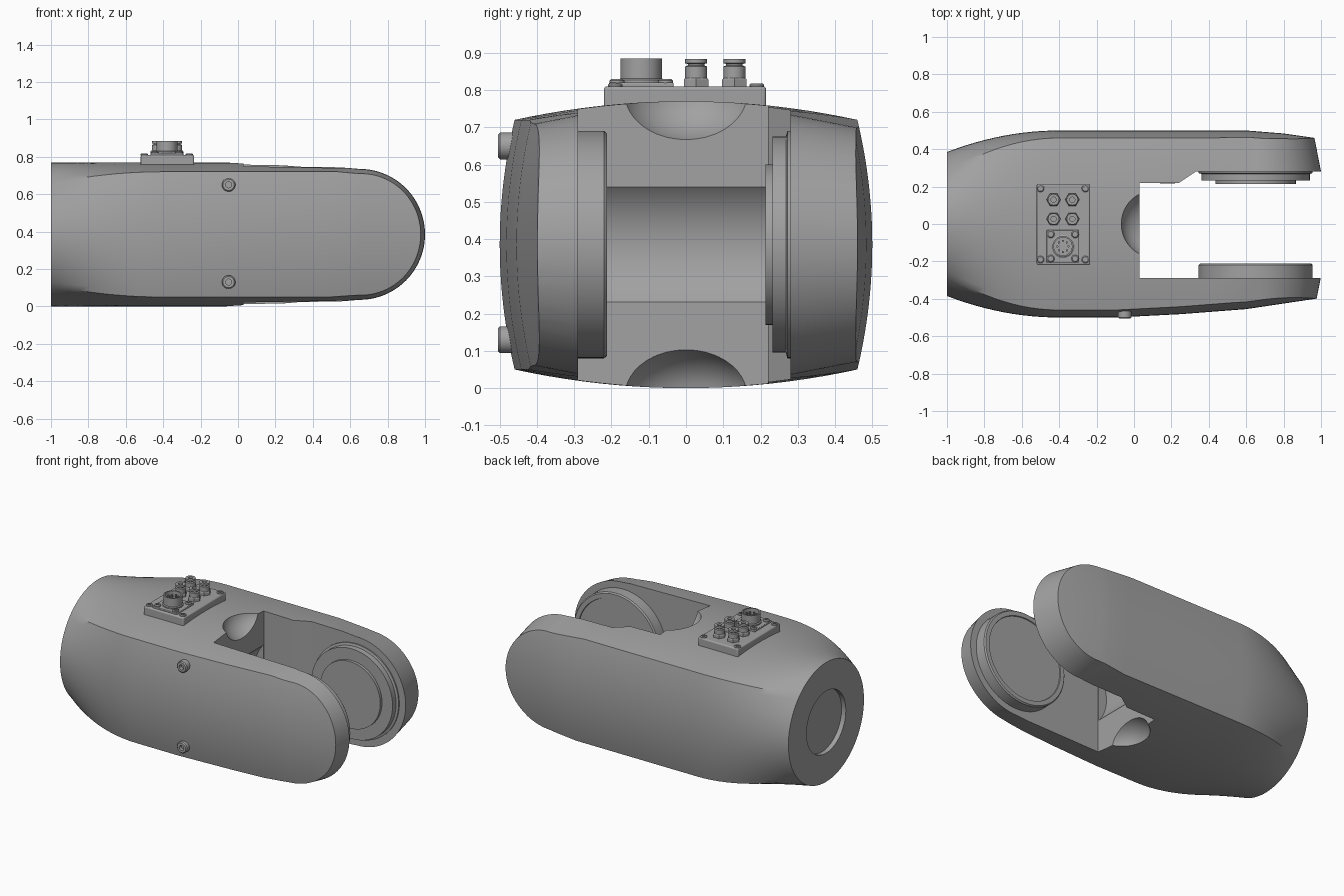
import bpy, bmesh
from math import sin, cos, pi, radians
from mathutils import Matrix, Vector

cube = bpy.data.objects.get("Cube")
if cube:
    bpy.data.objects.remove(cube, do_unlink=True)

grey = bpy.data.materials.new("satin grey")
grey.use_nodes = True
grey.diffuse_color = (0.36, 0.36, 0.36, 1)
grey.node_tree.nodes["Principled BSDF"].inputs["Base Color"].default_value = (0.36, 0.36, 0.36, 1)

MID = 0.385            # height of the long axis
JOINT = 0.65           # x of the joint axis
UP = Matrix()
FRONT = Matrix.Rotation(radians(90), 4, 'X')    # local z points to -y
BACK = Matrix.Rotation(radians(-90), 4, 'X')    # local z points to +y
ALONG = Matrix.Rotation(radians(90), 4, 'Y')    # local z points to +x


def smooth(obj):
    bpy.ops.object.select_all(action='DESELECT')
    obj.select_set(True)
    bpy.context.view_layer.objects.active = obj
    bpy.ops.object.shade_smooth_by_angle(angle=radians(30))


def loft(name, rings, matrix=UP):
    """Closed solid skinned through rings of equal point count."""
    bm = bmesh.new()
    loops = [[bm.verts.new(matrix @ Vector(p)) for p in ring] for ring in rings]
    for a, b in zip(loops, loops[1:]):
        for i in range(len(a)):
            j = (i + 1) % len(a)
            bm.faces.new((a[i], a[j], b[j], b[i]))
    bm.faces.new(loops[0])
    bm.faces.new(loops[-1])
    bmesh.ops.recalc_face_normals(bm, faces=bm.faces)
    mesh = bpy.data.meshes.new(name)
    bm.to_mesh(mesh)
    bm.free()
    mesh.materials.append(grey)
    obj = bpy.data.objects.new(name, mesh)
    bpy.context.collection.objects.link(obj)
    smooth(obj)
    return obj


def lathe(name, profile, loc, axis=UP, seg=32):
    """Turned part from (radius, height) pairs."""
    rings = [[(r * cos(2 * pi * i / seg), r * sin(2 * pi * i / seg), h) for i in range(seg)]
             for r, h in profile]
    return loft(name, rings, Matrix.Translation(loc) @ axis)


def block(name, x, y, z, bevel=0.0):
    rings = [[(x[0], y[0], h), (x[1], y[0], h), (x[1], y[1], h), (x[0], y[1], h)] for h in z]
    obj = loft(name, rings)
    if bevel:
        mod = obj.modifiers.new("soft edges", 'BEVEL')
        mod.width, mod.segments = bevel, 3
    return obj


def ball(name, loc, size):
    steps = 24
    prof = [(sin(pi * (k + .1) / (steps + .2)), -cos(pi * (k + .1) / (steps + .2)))
            for k in range(steps + 1)]
    return lathe(name, prof, loc, Matrix.Diagonal((*size, 1)), 64)


def cut(obj, tool, operation='DIFFERENCE'):
    mod = obj.modifiers.new("cut", 'BOOLEAN')
    mod.operation, mod.object, mod.solver = operation, tool, 'EXACT'
    bpy.context.view_layer.objects.active = obj
    bpy.ops.object.modifier_apply(modifier=mod.name)
    bpy.data.objects.remove(tool, do_unlink=True)


def ramp(x, pts):
    """Piecewise linear lookup."""
    for (x0, v0), (x1, v1) in zip(pts, pts[1:]):
        if x <= x1:
            return v0 + (v1 - v0) * (x - x0) / (x1 - x0)
    return pts[-1][1]


# Body: round collar at the back end blending to a crowned box section
def quarter(x, front, n=10):
    u = min(1, (x + 1) / 0.6)
    t = 1 - (1 - u) ** 2
    high = ramp(x, [(-1, .385), (0, .385), (.65, .37), (1.1, .37)])
    if front:
        wide = ramp(x, [(-1, .5), (-.1, .5), (.25, .482), (.6, .455), (1.05, .388)])
    else:
        wide = ramp(x, [(-1, .5), (.6, .5), (.8, .484), (1.05, .448)])
    cy, cz = wide - .04, .335
    pts = []
    for k in range(2 * n + 1):
        a = k / n
        if a <= 1:
            by, bz = cy * a, high - (high - cz) * a * a
        else:
            bz = cz * (2 - a)
            by = wide - .04 * (2 - a) ** 2
        ang = a * pi / 4
        pts.append((MID * sin(ang) * (1 - t) + by * t, MID * cos(ang) * (1 - t) + bz * t))
    return pts


def section(x):
    b, f = quarter(x, False), quarter(x, True)
    ring = b[:-1] + [(y, -z) for y, z in b[:0:-1]]
    ring += [(-y, -z) for y, z in f[:-1]] + [(-y, z) for y, z in f[:0:-1]]
    return [(x, y, MID + z) for y, z in ring]


stations = [-1 + .05 * k for k in range(13)] + [-.1, 0, .25, .45, .6, .65, .8, 1.05]
body = loft("body", [section(x) for x in stations])

# Rounded, drafted fork tips
tip_rings = []
for y, r in ((-.52, .303), (-.28, .35), (.28, .35), (.52, .303)):
    arc = [(JOINT + r * sin(pi * k / 48), y, MID + r * cos(pi * k / 48)) for k in range(49)]
    tip_rings.append(arc + [(-1.2, y, MID - .5), (-1.2, y, MID + .5)])
cut(body, loft("tip_cutter", tip_rings), 'INTERSECT')

# Fork slot, with a thicker pad at the root of the back arm
slot = [(.03, -.29), (1.2, -.29), (1.2, .28), (.33, .28), (.24, .22), (.03, .22)]
cut(body, loft("slot_cutter", [[(x, y, z) for x, y in slot] for z in (-.2, 1)]))

# Hollow across the slot end, scoops above and below it, recess in the back end
cut(body, lathe("hollow_cutter", [(.23, 0), (.23, .5)], (.2, -.285, MID), BACK, 64))
for z in (.79, -.02):
    cut(body, ball("scoop_cutter", (.1, 0, z), (.17, .18, .135)))
cut(body, lathe("recess_cutter", [(.2, 0), (.2, .13)], (-1.1, 0, MID), ALONG, 64))
smooth(body)

# Joint flanges inside the fork
lathe("front_flange", [(.305, 0), (.305, .072), (.298, .08), (.27, .08), (.268, .074), (.2, .074)],
      (JOINT, -.292, MID), BACK, 96)
lathe("back_flange", [(.305, 0), (.305, .01), (.29, .014), (.29, .05), (.215, .05), (.215, .068)],
      (JOINT, .282, MID), FRONT, 96)
lathe("wall_plug", [(.04, 0), (.04, .008)], (.18, .224, MID), FRONT)

# Socket screws on the front panel
for z in (.65, .13):
    lathe("side_screw", [(.036, 0), (.036, .046), (.03, .052), (.016, .052), (.016, .03)],
          (-.05, -.453, z), FRONT)

# Connector panel on top
block("connector_plate", (-.52, -.235), (-.22, .215), (.72, .81), .008)
for x in (-.5, -.26):
    for y in (.19, -.19):
        lathe("plate_screw", [(.02, 0), (.02, .006), (.015, .01), (.009, .01), (.009, .004)],
              (x, y, .808), UP, 20)

# Round multi-pin socket on a square flange
PX, PY = -.38, -.12
block("socket_flange", (PX - .087, PX + .087), (PY - .087, PY + .087), (.805, .82), .004)
lathe("socket_shell", [(.062, 0), (.062, .012), (.056, .016), (.056, .07), (.048, .07), (.048, .03)],
      (PX, PY, .815), UP, 40)
for k in range(8):
    a = 2 * pi * k / 8
    lathe("socket_pin", [(.006, 0), (.006, .03)], (PX + .03 * cos(a), PY + .03 * sin(a), .84), UP, 10)
for sx in (-1, 1):
    for sy in (-1, 1):
        lathe("flange_screw", [(.02, 0), (.02, .008), (.015, .013), (.008, .013), (.008, .006)],
              (PX + sx * .065, PY + sy * .065, .817), UP, 20)

# Four hose fittings
for x in (-.43, -.33):
    for y in (.027, .13):
        lathe("fitting_nut", [(.038, 0), (.038, .02), (.034, .025)], (x, y, .808), UP, 6)
        lathe("fitting_body", [(.03, 0), (.03, .035), (.022, .038), (.022, .042), (.03, .044),
                               (.03, .056), (.014, .056), (.014, .03)], (x, y, .828), UP, 24)
